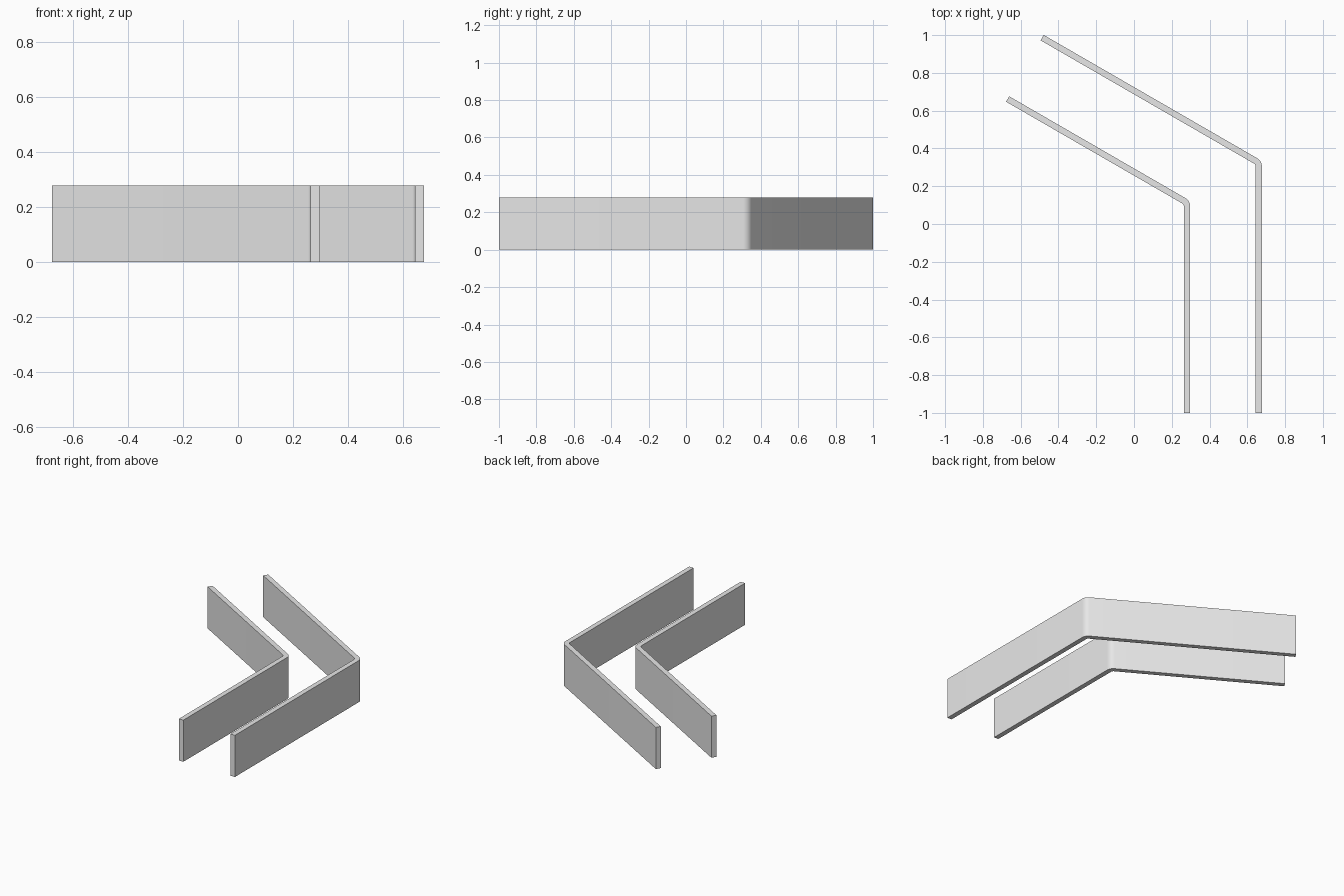
import bpy
import bmesh
from math import radians, cos, sin
from mathutils import Vector

cube = bpy.data.objects.get("Cube")
if cube:
    bpy.data.objects.remove(cube, do_unlink=True)

HEIGHT = 0.278
THICK = 0.033
RADIUS = 0.05      # outer radius of the bend
BEND = radians(60)
STEPS = 8

grey = bpy.data.materials.new("light grey")
grey.use_nodes = True
grey.diffuse_color = (0.8, 0.8, 0.8, 1)
grey.node_tree.nodes["Principled BSDF"].inputs["Base Color"].default_value = grey.diffuse_color


def bent_wall(name, outer_x, bend_y, arm):
    """Straight wall from the front, rounded bend, then a straight angled arm."""
    centre = Vector((outer_x - RADIUS, bend_y, 0))
    along = Vector((-sin(BEND), cos(BEND), 0))
    # stations along the wall: base point and outward normal
    stations = [(Vector((centre.x, -1, 0)), Vector((1, 0, 0)))]
    for i in range(STEPS + 1):
        a = BEND * i / STEPS
        stations.append((centre, Vector((cos(a), sin(a), 0))))
    stations.append((centre + along * arm, stations[-1][1]))

    bm = bmesh.new()
    up = Vector((0, 0, HEIGHT))
    rings = []
    for base, normal in stations:
        inner = base + normal * (RADIUS - THICK)
        outer = base + normal * RADIUS
        rings.append([bm.verts.new(p) for p in (inner, outer, outer + up, inner + up)])
    for a, b in zip(rings, rings[1:]):
        for k in range(4):
            n = (k + 1) % 4
            bm.faces.new((a[k], a[n], b[n], b[k]))
    bm.faces.new(rings[0])
    bm.faces.new(rings[-1])
    bmesh.ops.recalc_face_normals(bm, faces=bm.faces)

    mesh = bpy.data.meshes.new(name)
    bm.to_mesh(mesh)
    bm.free()
    mesh.materials.append(grey)
    obj = bpy.data.objects.new(name, mesh)
    bpy.context.collection.objects.link(obj)
    bpy.ops.object.select_all(action="DESELECT")
    obj.select_set(True)
    bpy.context.view_layer.objects.active = obj
    bpy.ops.object.shade_smooth_by_angle(angle=radians(30))


# Two nested walls
bent_wall("outer_wall", 0.677, 0.305, 1.305)
bent_wall("inner_wall", 0.297, 0.094, 1.077)
